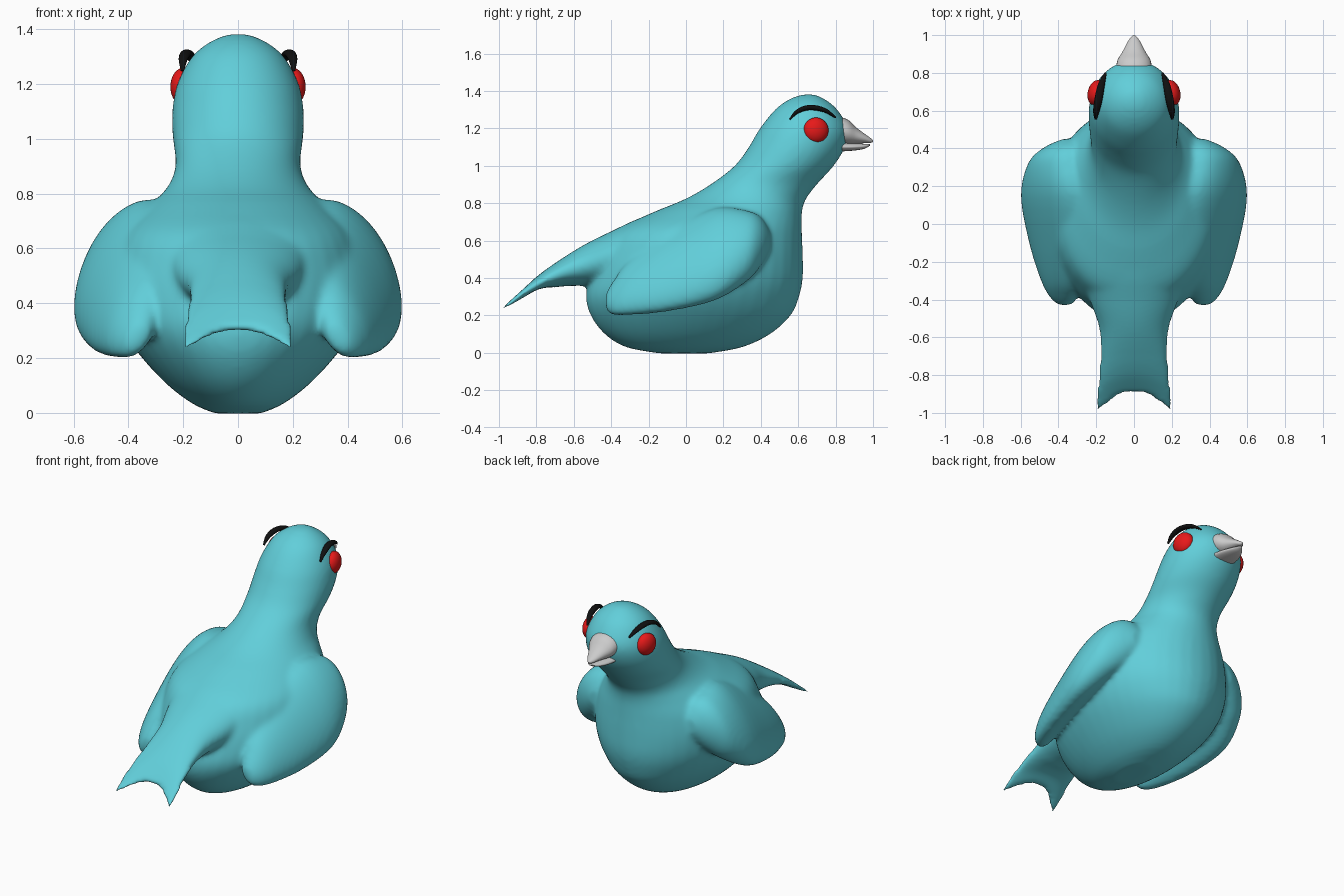
import bpy, bmesh, math
from mathutils import Vector

if "Cube" in bpy.data.objects:
    bpy.data.objects.remove(bpy.data.objects["Cube"])


def spline(rows, n=4):
    """Smoothly interpolate a short table of section parameters."""
    out = []
    for i in range(len(rows) - 1):
        p0, p1 = rows[max(i - 1, 0)], rows[i]
        p2, p3 = rows[i + 1], rows[min(i + 2, len(rows) - 1)]
        for k in range(n):
            t = k / n
            out.append([0.5 * (2 * b + (c - a) * t + (2 * a - 5 * b + 4 * c - d) * t * t
                               + (3 * b - a - 3 * c + d) * t ** 3)
                        for a, b, c, d in zip(p0, p1, p2, p3)])
    return out + [list(rows[-1])]


def loft(bm, sections, sides=40):
    """Skin ellipses given as (centre, axis u, axis v); returns the vertices."""
    rings = []
    for c, u, v in sections:
        rings.append([bm.verts.new(Vector(c) + Vector(u) * math.cos(a) + Vector(v) * math.sin(a))
                      for a in (2 * math.pi * i / sides for i in range(sides))])
    for r, s in zip(rings, rings[1:]):
        for i in range(sides):
            j = (i + 1) % sides
            bm.faces.new((r[i], r[j], s[j], s[i]))
    bm.faces.new(rings[0])
    bm.faces.new(rings[-1])
    return [v for r in rings for v in r]


def flat_sections(rows):
    """Rows of (y, half width, top z, bottom z)."""
    return [((0, y, (t + b) / 2), (w, 0, 0), (0, 0, (t - b) / 2)) for y, w, t, b in spline(rows)]


def finish(name, bm, color=None):
    bmesh.ops.recalc_face_normals(bm, faces=bm.faces)
    for f in bm.faces:
        f.smooth = True
    me = bpy.data.meshes.new(name)
    bm.to_mesh(me)
    bm.free()
    ob = bpy.data.objects.new(name, me)
    bpy.context.collection.objects.link(ob)
    if color:
        me.materials.append(color)
    return ob


def material(name, rgb):
    m = bpy.data.materials.new(name)
    m.diffuse_color = (*rgb, 1)
    m.use_nodes = True
    m.node_tree.nodes["Principled BSDF"].inputs["Base Color"].default_value = m.diffuse_color
    return m


teal = material("teal", (0.12, 0.62, 0.70))
red = material("red", (0.8, 0.01, 0.01))
black = material("black", (0.005, 0.005, 0.005))

# Body, neck and head: (z, back y, front y, half width)
bm = bmesh.new()
body = [(-0.003, -0.14, 0.12, 0.08), (0.03, -0.32, 0.30, 0.16), (0.1, -0.435, 0.45, 0.255),
        (0.2, -0.51, 0.56, 0.35), (0.3, -0.535, 0.605, 0.42), (0.4, -0.51, 0.625, 0.455),
        (0.52, -0.46, 0.625, 0.46), (0.65, -0.38, 0.62, 0.42), (0.75, -0.18, 0.62, 0.33),
        (0.82, -0.01, 0.64, 0.26), (0.9, 0.13, 0.70, 0.228), (1.0, 0.26, 0.79, 0.238),
        (1.1, 0.335, 0.85, 0.24), (1.2, 0.395, 0.865, 0.222), (1.3, 0.475, 0.81, 0.168),
        (1.355, 0.55, 0.745, 0.10), (1.382, 0.62, 0.69, 0.035)]
loft(bm, [((0, (a + b) / 2, z), (w, 0, 0), (0, (b - a) / 2, 0)) for z, a, b, w in spline(body)])

# Forked tail: the middle of the end is pulled forward
tail = [(0.1, 0.28, 0.78, 0.5), (-0.2, 0.28, 0.735, 0.45), (-0.4, 0.235, 0.65, 0.38),
        (-0.55, 0.185, 0.575, 0.36), (-0.7, 0.18, 0.48, 0.35), (-0.85, 0.197, 0.37, 0.295),
        (-0.95, 0.21, 0.285, 0.232), (-1.005, 0.205, 0.235, 0.205)]
for v in loft(bm, flat_sections(tail)):
    if v.co.y < -0.7:
        d = 0.12 * max(0, 1 - (v.co.x / 0.2) ** 2) * (-0.7 - v.co.y) / 0.3
        v.co.y += d
        v.co.z += 0.75 * d

# Folded wings: (y, centre x, centre z, half length, half thickness)
wing = [(0.45, 0.34, 0.60, 0.05, 0.04), (0.40, 0.375, 0.595, 0.14, 0.10),
        (0.32, 0.41, 0.57, 0.21, 0.127), (0.15, 0.422, 0.525, 0.275, 0.13),
        (-0.1, 0.405, 0.435, 0.24, 0.105), (-0.3, 0.385, 0.35, 0.165, 0.08),
        (-0.39, 0.372, 0.292, 0.10, 0.06), (-0.43, 0.365, 0.275, 0.045, 0.03)]
ca, sa = math.cos(math.radians(60)), math.sin(math.radians(60))
for s in (-1, 1):
    loft(bm, [((s * x, y, z), (s * a * ca, 0, -a * sa), (s * b * sa, 0, b * ca))
              for y, x, z, a, b in spline(wing)])

# Fuse into one soft skin
bird = finish("body", bm, teal)
rm = bird.modifiers.new("fuse", 'REMESH')
rm.mode = 'VOXEL'
rm.voxel_size = 0.014
rm.use_smooth_shade = True
sm = bird.modifiers.new("soften", 'SMOOTH')
sm.factor = 0.5
sm.iterations = 14

# Beak halves
bm = bmesh.new()
loft(bm, flat_sections([(0.78, 0.10, 1.27, 1.12), (0.86, 0.09, 1.25, 1.115), (0.91, 0.062, 1.205, 1.118),
                        (0.96, 0.036, 1.168, 1.122), (0.985, 0.02, 1.15, 1.122),
                        (1.0, 0.005, 1.138, 1.128)]), 24)
finish("upper_beak", bm)
bm = bmesh.new()
loft(bm, flat_sections([(0.78, 0.085, 1.13, 1.075), (0.88, 0.07, 1.122, 1.08), (0.95, 0.04, 1.118, 1.09),
                        (0.985, 0.01, 1.118, 1.108)]), 24)
finish("lower_beak", bm)

for s, side in ((-1, "left"), (1, "right")):
    # Eye
    bm = bmesh.new()
    bmesh.ops.create_uvsphere(bm, u_segments=32, v_segments=20, radius=1)
    eye = finish(side + "_eye", bm, red)
    eye.location = (s * 0.2, 0.695, 1.19)
    eye.scale = (0.045, 0.068, 0.068)
    eye.rotation_euler = (0, 0, s * math.radians(14))

    # Brow: arched tapering stroke (x, y, z, radius)
    bm = bmesh.new()
    brow = spline([(0.203, 0.555, 1.248, 0.004), (0.2, 0.595, 1.29, 0.011), (0.188, 0.66, 1.312, 0.014),
                   (0.172, 0.74, 1.298, 0.012), (0.15, 0.80, 1.258, 0.004)])
    pts = [Vector((s * x, y, z)) for x, y, z, r in brow]
    secs = []
    for i, p in enumerate(pts):
        t = (pts[min(i + 1, len(pts) - 1)] - pts[max(i - 1, 0)]).normalized()
        u = t.cross(Vector((1, 0, 0))).normalized()
        secs.append((p, u * brow[i][3], t.cross(u) * brow[i][3] * 1.5))
    loft(bm, secs, 12)
    finish(side + "_brow", bm, black)
